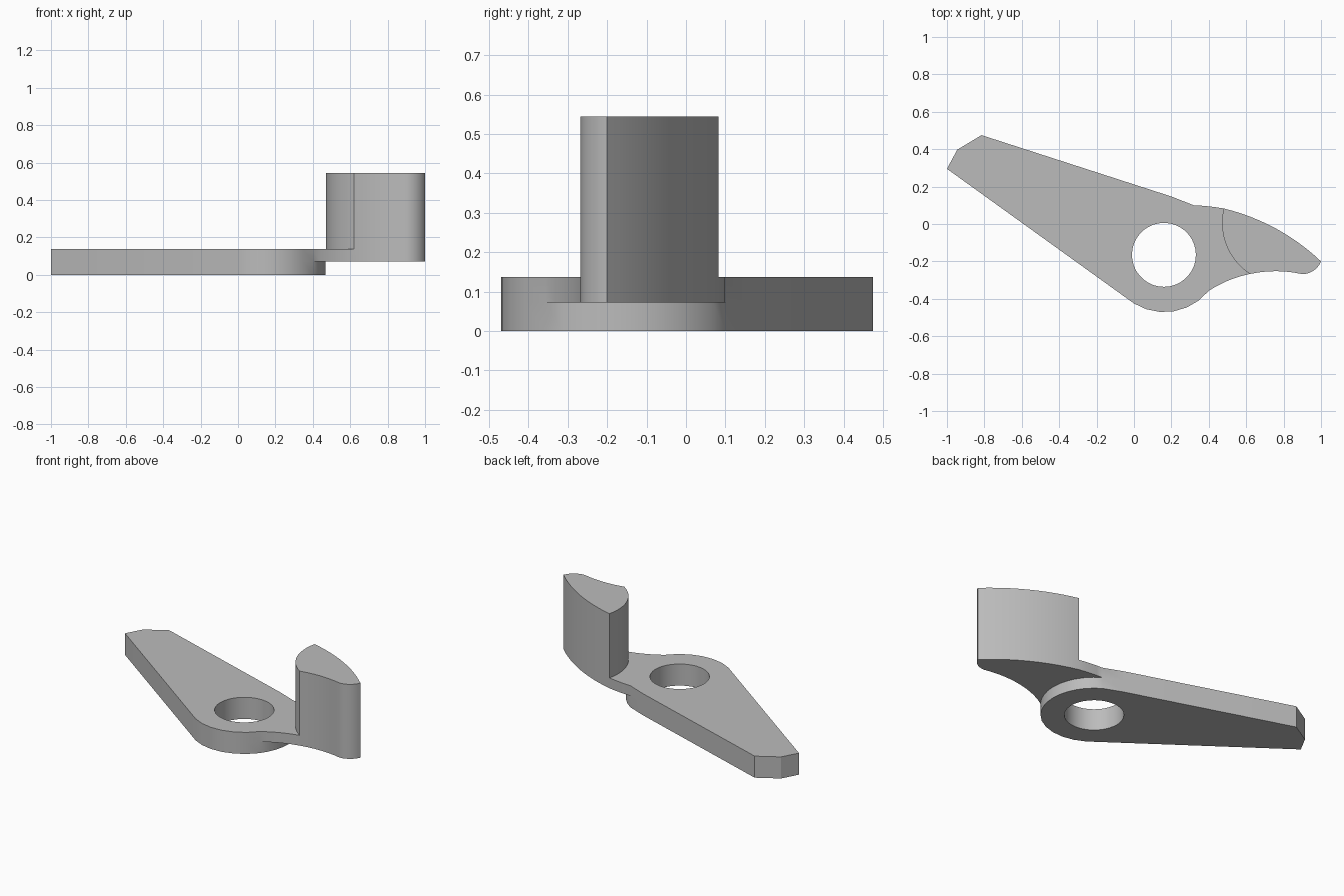
import bpy, bmesh
from math import radians, tan
from mathutils import Vector, Matrix

cube = bpy.data.objects.get("Cube")
if cube:
    bpy.data.objects.remove(cube)

GREY = (0.5, 0.5, 0.5, 1)
mat = bpy.data.materials.new("plain grey")
mat.use_nodes = True
mat.diffuse_color = GREY
mat.node_tree.nodes["Principled BSDF"].inputs["Base Color"].default_value = GREY

BASE, STEP, PLATE, TOP = 0, 0.072, 0.137, 0.545


def arc(a, b, turn, n):
    """Points of an arc from a to b that turns by the given degrees (left is positive)."""
    a, b, turn = Vector(a), Vector(b), radians(turn)
    half = (b - a) / 2
    centre = a + half + Vector((-half.y, half.x)) / tan(turn / 2)
    return [centre + Matrix.Rotation(turn * i / n, 2) @ (a - centre) for i in range(n)] + [b]


# Plan corners and curves, running clockwise
shoulder, post_back, tip = (0.32, 0.1), (0.48, 0.083), (1, -0.2)
heel, post_front, neck = (0.9, -0.268), (0.62, -0.267), (0.4, -0.357)
hub_end, hub_centre = (0, -0.425), Vector((0.16, -0.165))
arm = [hub_end, (-1, 0.295), (-0.945, 0.397), (-0.815, 0.475), (0.2, 0.147), shoulder]
wing_back = arc(shoulder, post_back, -8, 4)
post_outer = (arc(post_back, tip, -30, 12) + arc(tip, heel, -68, 6)[1:]
              + arc(heel, post_front, 25, 6)[1:])
post_inner = arc(post_back, post_front, 71, 12)
wing_front = arc(post_front, neck, 22, 5)
hub_front = arc(neck, hub_end, -83, 6)
hub_side = arc(shoulder, neck, -97, 10)
hole = [hub_centre + Matrix.Rotation(radians(i * 10), 2) @ Vector((0.171, 0))
        for i in range(36)]
hole.append(hole[0])

bm = bmesh.new()


def ring(path, z):
    return [bm.verts.new((p[0], p[1], z)) for p in path]


def wall(path, *levels):
    rows = [ring(path, z) for z in levels]
    for low, high in zip(rows, rows[1:]):
        for i in range(len(path) - 1):
            bm.faces.new((low[i], low[i + 1], high[i + 1], high[i]))


def cap(z, *loops):
    edges = []
    for loop in loops:
        verts = ring(loop[:-1], z)
        edges += [bm.edges.new((v, verts[i - 1])) for i, v in enumerate(verts)]
    bmesh.ops.triangle_fill(bm, edges=edges, use_beauty=True, use_dissolve=False)


# Arm and hub plate with its bore
wall(arm, BASE, STEP, PLATE)
wall(hub_front, BASE, STEP, PLATE)
wall(hole, BASE, PLATE)
wall(hub_side, BASE, STEP)
cap(BASE, arm + hub_side[1:] + hub_front[1:], hole)
cap(PLATE, arm + wing_back[1:] + post_inner[1:] + wing_front[1:] + hub_front[1:], hole)

# Thin wing joining the hub to the post
wall(wing_back, STEP, PLATE)
wall(wing_front, STEP, PLATE)
cap(STEP, wing_back + post_outer[1:] + wing_front[1:] + hub_side[-2::-1])

# Upright post
wall(post_outer, STEP, PLATE, TOP)
wall(post_inner, PLATE, TOP)
cap(TOP, post_outer + post_inner[-2::-1])

bmesh.ops.remove_doubles(bm, verts=bm.verts, dist=0.0005)
bmesh.ops.recalc_face_normals(bm, faces=bm.faces)
mesh = bpy.data.meshes.new("lever_with_post")
bm.to_mesh(mesh)
bm.free()
mesh.materials.append(mat)
lever = bpy.data.objects.new("lever_with_post", mesh)
bpy.context.collection.objects.link(lever)
bpy.context.view_layer.objects.active = lever
lever.select_set(True)
bpy.ops.object.shade_smooth_by_angle(angle=radians(28))
